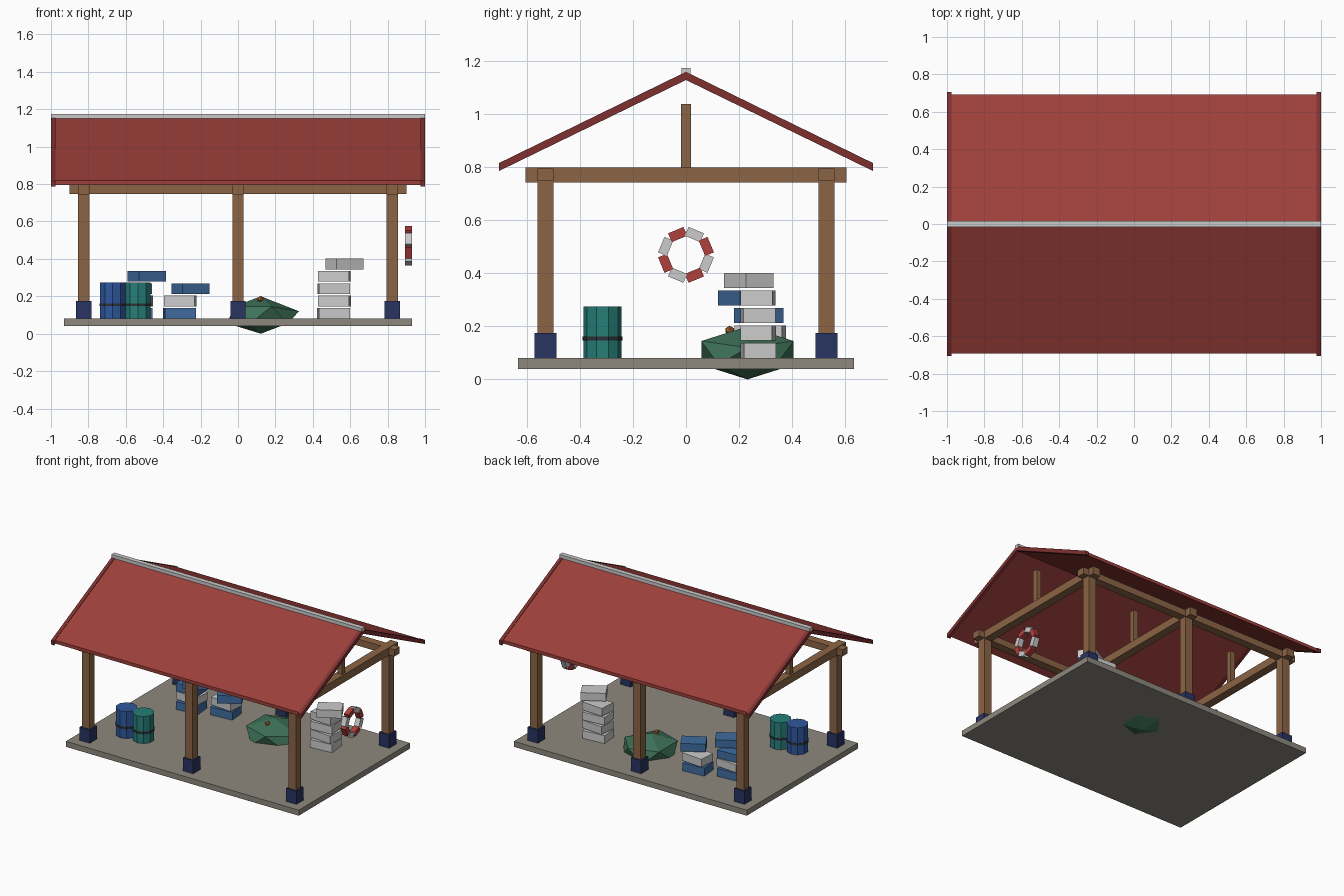
import bpy, bmesh
from math import radians, cos, sin

if "Cube" in bpy.data.objects:
    bpy.data.objects.remove(bpy.data.objects["Cube"])


def material(name, r, g, b):
    m = bpy.data.materials.new(name)
    m.diffuse_color = (r, g, b, 1)
    m.use_nodes = True
    m.node_tree.nodes["Principled BSDF"].inputs["Base Color"].default_value = m.diffuse_color
    return m


WOOD = material("wood", .26, .13, .06)
SLAB = material("concrete", .27, .25, .21)
NAVY = material("navy", .022, .033, .12)
ROOF = material("roof_red", .34, .05, .043)
TRIM = material("trim_red", .21, .03, .03)
RED = material("ring_red", .43, .05, .045)
BLUE = material("barrel_blue", .028, .095, .34)
TEAL = material("barrel_teal", .02, .21, .19)
BAND = material("band", .025, .03, .035)
CRATE = material("crate_blue", .05, .15, .35)
NET = material("net_green", .05, .17, .1)
ORANGE = material("orange", .5, .14, .03)


def finish(name, bm, mat=None):
    bmesh.ops.recalc_face_normals(bm, faces=bm.faces)
    me = bpy.data.meshes.new(name)
    bm.to_mesh(me)
    bm.free()
    if mat:
        me.materials.append(mat)
    ob = bpy.data.objects.new(name, me)
    bpy.context.collection.objects.link(ob)
    return ob


def box(name, loc, size, mat=None, rot=(0, 0, 0)):
    bm = bmesh.new()
    bmesh.ops.create_cube(bm, size=1)
    bmesh.ops.scale(bm, vec=size, verts=bm.verts)
    ob = finish(name, bm, mat)
    ob.location, ob.rotation_euler = loc, rot
    return ob


def cylinder(name, loc, r, h, mat):
    bm = bmesh.new()
    bmesh.ops.create_cone(bm, cap_ends=True, segments=10, radius1=r, radius2=r, depth=h)
    ob = finish(name, bm, mat)
    ob.location = loc
    return ob


def chevron(name, half, top, bottom, x0, x1, mat):
    """Inverted-V roof section; top and bottom are (ridge z, eave z)."""
    pts = [(-half, top[1]), (0, top[0]), (half, top[1]),
           (half, bottom[1]), (0, bottom[0]), (-half, bottom[1])]
    bm = bmesh.new()
    a, b = ([bm.verts.new((x, y, z)) for y, z in pts] for x in (x0, x1))
    for i in range(6):
        j = (i + 1) % 6
        bm.faces.new((a[i], a[j], b[j], b[i]))
    for v in (a, b):  # end caps, one quad per slope
        bm.faces.new((v[0], v[1], v[4], v[5]))
        bm.faces.new((v[1], v[2], v[3], v[4]))
    return finish(name, bm, mat)


# Floor
box("floor_slab", (0, 0, .06), (1.86, 1.27, .04), SLAB)

# Timber frame
for x in (-.825, 0, .825):
    for y in (-.53, .53):
        box("post", (x, y, .415), (.06, .06, .67), WOOD)
        box("post_footing", (x, y, .1275), (.082, .082, .095), NAVY)
    box("cross_beam", (x, 0, .772), (.06, 1.21, .056), WOOD)
    box("king_post", (x, 0, .92), (.036, .036, .24), WOOD)
for y in (-.53, .53):
    box("long_beam", (0, y, .772), (1.8, .06, .048), WOOD)

# Roof
chevron("roof_panels", .693, (1.156, .82), (1.132, .796), -.98, .98, ROOF)
for s in (-1, 1):
    chevron("gable_trim", .705, (1.161, .817), (1.13, .787), s * .975, s * 1.0, TRIM)
box("ridge_cap", (0, 0, 1.163), (2, .034, .024))

# Life ring made of eight blocks
for i in range(8):
    a = radians(22.5 + 45 * i)
    box("life_ring_segment", (.912, .083 * cos(a), .47 + .083 * sin(a)),
        (.038, .036, .063), RED if i % 2 == 0 else None, (a, 0, 0))

# Barrels
for x, mat in ((-.67, BLUE), (-.535, TEAL)):
    cylinder("barrel", (x, -.315, .1775), .072, .195, mat)
    cylinder("barrel_band", (x, -.315, .155), .075, .015, BAND)


# Crate stacks, the top crate pushed askew
def stack(x, y, mats):
    for i, mat in enumerate(mats):
        top = i == len(mats) - 1
        px, py = (x + .057, y - .035) if top else (x + (.003 if i % 2 else -.001), y)
        angle = 30 if top else (5, -5, 4, -4)[i]
        box("crate", (px, py, .1085 + i * .066), (.166, .12, .057), mat,
            (0, 0, radians(angle)))


stack(.512, .272, [None] * 5)
stack(-.312, .31, [CRATE, None, CRATE])
stack(-.545, .25, [CRATE, None, CRATE, CRATE])

# Net heap with a float
bm = bmesh.new()
bmesh.ops.create_icosphere(bm, subdivisions=1, radius=1)
for v in bm.verts:
    if v.co.x > .85:
        v.co.x, v.co.z = 1.02, .2
bmesh.ops.scale(bm, vec=(.2, .205, .1), verts=bm.verts)
finish("net_heap", bm, NET).location = (.122, .232, .1)
bm = bmesh.new()
bmesh.ops.create_icosphere(bm, subdivisions=1, radius=.018)
finish("net_float", bm, ORANGE).location = (.12, .165, .185)
